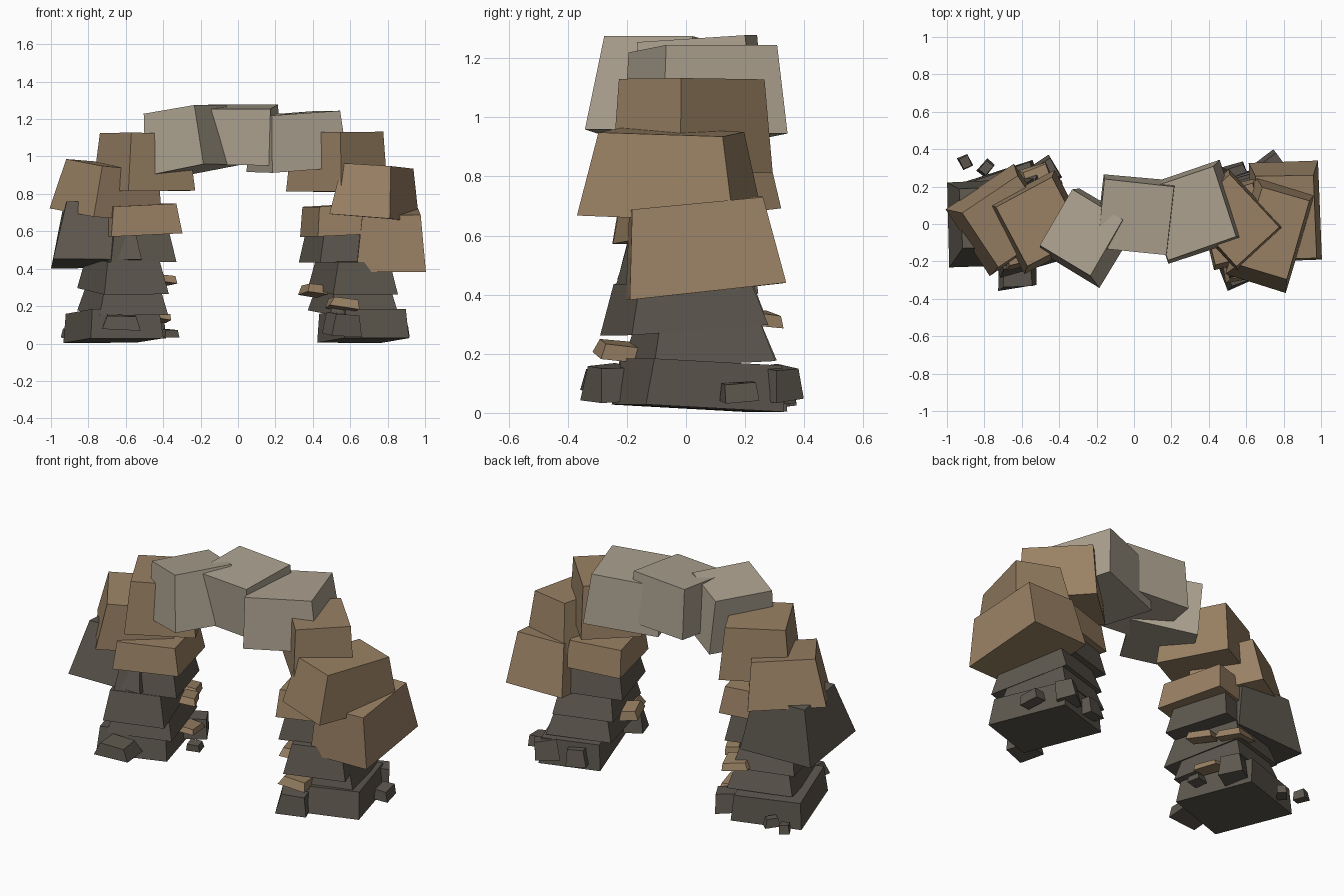
import bpy, bmesh, random
from math import radians
from mathutils import Euler, Vector

random.seed(4)
if "Cube" in bpy.data.objects:
    bpy.data.objects.remove(bpy.data.objects["Cube"], do_unlink=True)


def make_material(name, colour):
    mat = bpy.data.materials.new(name)
    mat.use_nodes = True
    mat.diffuse_color = (*colour, 1)
    mat.node_tree.nodes["Principled BSDF"].inputs["Base Color"].default_value = (*colour, 1)
    return mat


dark = make_material("dark_stone", (.11, .096, .077))
tan = make_material("tan_stone", (.32, .22, .128))
grey = make_material("pale_grey_stone", (.41, .355, .275))


def block(name, material, at, size, turn=(0, 0, 0), taper=.88, rough=.01):
    """A roughly hewn box, narrower at the top, turned by degrees."""
    bm = bmesh.new()
    bmesh.ops.create_cube(bm, size=1)
    spin = Euler([radians(a) for a in turn]).to_matrix()
    for v in bm.verts:
        width = taper if v.co.z > 0 else 1
        corner = Vector((v.co.x * width, v.co.y * width, v.co.z))
        corner += Vector([random.uniform(-rough, rough) for _ in range(3)])
        v.co = spin @ (corner * Vector(size))
    mesh = bpy.data.meshes.new(name)
    bm.to_mesh(mesh)
    bm.free()
    mesh.materials.append(material)
    obj = bpy.data.objects.new(name, mesh)
    obj.location = at
    bpy.context.collection.objects.link(obj)


# Pillars: stacked layers, wider at the foot of each
for side, sign, wider in (("left", 1, 0), ("right", -1, .05)):
    block(side + "_base_stone", dark, at=(sign * .667, .05, .094), size=(.36 + wider, .49, .155), turn=(-3, 0, 18), taper=.93)
    block(side + "_second_layer", dark, at=(sign * .615, .04, .24), size=(.38, .43, .15), turn=(3, 0, 16), taper=.8)
    block(side + "_third_layer", dark, at=(sign * .615, -.01, .365), size=(.36, .49, .17), turn=(4, 0, 17), taper=.8)
    block(side + "_fourth_layer", dark, at=(sign * .56, .01, .52), size=(.37, .4, .17), turn=(0, 0, 17), taper=.82)
    block(side + "_tan_layer", tan, at=(sign * .54, 0, .66), size=(.34 + wider, .42, .16), turn=(0, -3, 14), taper=.88)

# Outer shoulder stones
block("left_lower_shoulder", tan, at=(.81, .05, .56), size=(.37, .53, .3), turn=(6, 0, 2), taper=.84)
block("left_middle_shoulder", tan, at=(.74, -.05, .81), size=(.34, .55, .28), turn=(-2, 4, -17), taper=.78)
block("left_upper_shoulder", tan, at=(.53, .02, .97), size=(.34, .43, .32), turn=(0, 0, 43), taper=.9)
block("right_lower_shoulder", dark, at=(-.76, .02, .585), size=(.47, .46, .32), turn=(-6, 0, 2), taper=.7)
block("right_middle_shoulder", tan, at=(-.69, .02, .82), size=(.44, .43, .27), turn=(6, 4, 34), taper=.83)
block("right_upper_shoulder", tan, at=(-.505, .01, .97), size=(.4, .42, .31), turn=(0, 0, 28), taper=.85)

# Bridge stones across the crown
block("left_bridge_stone", grey, at=(.31, .06, 1.08), size=(.43, .44, .3), turn=(0, -4, 18), taper=.9)
block("keystone", grey, at=(.01, .045, 1.115), size=(.39, .39, .3), turn=(4, 0, -6), taper=.95)
block("right_bridge_stone", grey, at=(-.26, -.06, 1.09), size=(.37, .4, .33), turn=(0, -9, -31), taper=.86)

# Loose stones around the feet
loose = {
    "left_front": ((.56, -.26, .1), (.17, .14, .11), 20),
    "left_back": ((.73, .31, .1), (.14, .11, .11), 35),
    "left_rear": ((.55, .27, .08), (.12, .1, .09), 20),
    "left_outer": ((.87, .18, .07), (.08, .12, .06), 10),
    "right_front": ((-.62, -.27, .115), (.2, .15, .07), 5),
    "right_back": ((-.48, .27, .09), (.16, .14, .12), 30),
    "right_inner": ((-.36, .1, .055), (.08, .08, .04), 15),
    "right_outer": ((-.9, .33, .05), (.06, .07, .05), 25),
    "right_pebble": ((-.79, .3, .05), (.08, .06, .05), 50),
}
for name, (place, size, angle) in loose.items():
    block(name + "_loose_stone", dark, place, size, (4, 3, angle), taper=.8, rough=.06)

# Thin tan chips wedged between the layers
chips = {
    "left_front": ((.56, -.22, .21), (.16, .16, .05), 12),
    "left_inner": ((.4, -.04, .285), (.11, .16, .05), 20),
    "right_back": ((-.52, .24, .325), (.16, .15, .04), 20),
    "right_inner": ((-.4, .1, .34), (.09, .15, .04), 25),
    "right_low": ((-.42, .14, .14), (.1, .16, .03), 10),
}
for name, (place, size, angle) in chips.items():
    block(name + "_tan_chip", tan, place, size, (-6, 8, angle), taper=.8, rough=.05)
